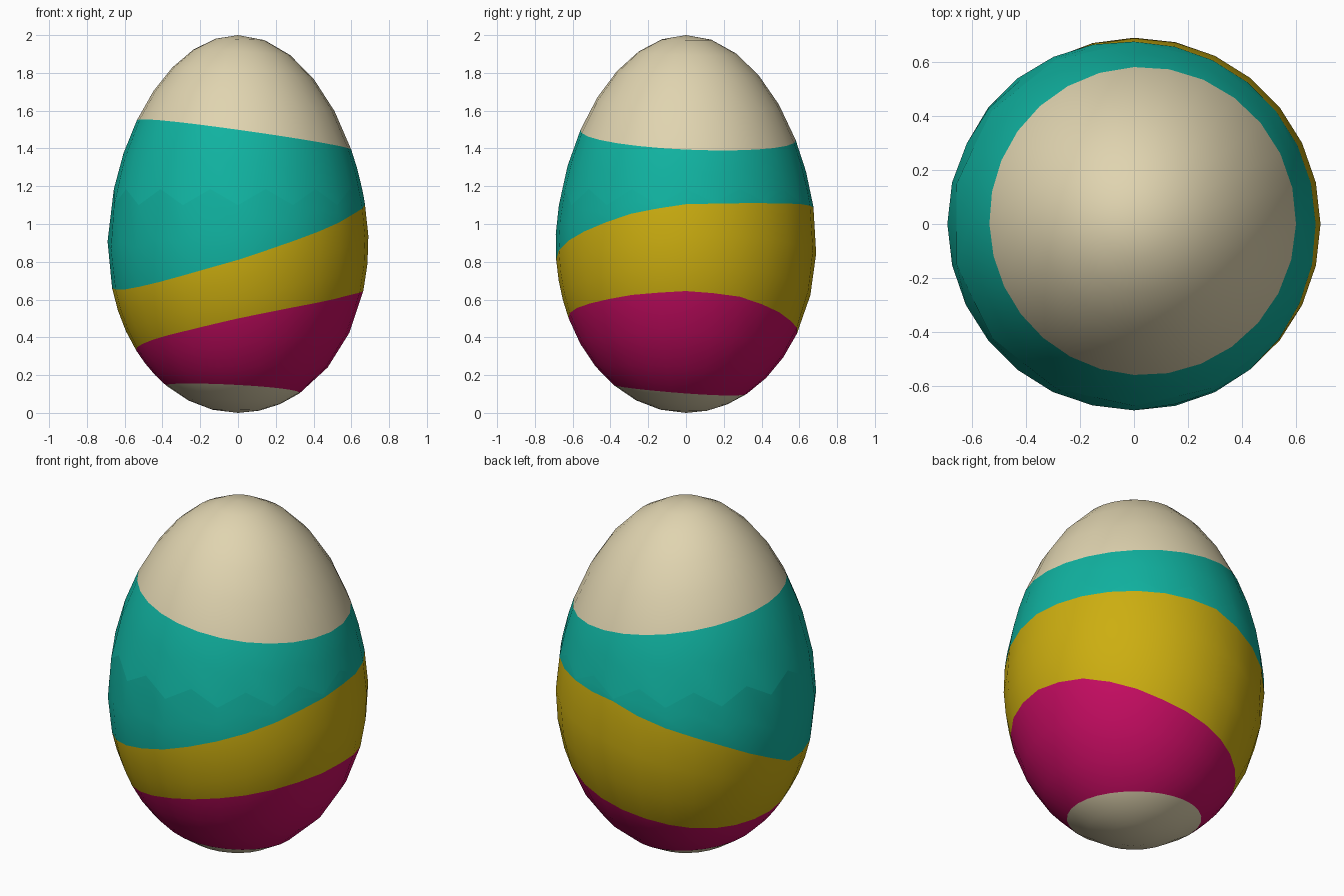
import bpy, bmesh, math

if "Cube" in bpy.data.objects:
    bpy.data.objects.remove(bpy.data.objects["Cube"])

SIDES = 28


def material(name, rgb):
    m = bpy.data.materials.new(name)
    m.diffuse_color = (*rgb, 1)
    m.use_nodes = True
    m.node_tree.nodes["Principled BSDF"].inputs["Base Color"].default_value = m.diffuse_color
    return m


CREAM = material("cream", (0.745, 0.658, 0.434))
TEAL = material("teal", (0.0052, 0.445, 0.352))
GOLD = material("gold", (0.604, 0.423, 0.0052))
MAGENTA = material("magenta", (0.565, 0.0037, 0.122))

# Heights of the two wavy paint edges, every 22.5 degrees counter-clockwise from +x
GOLD_TOP = [1.105, 1.11, 1.11, 1.105, 1.087, 1.0, .913, .785,
            .66, .65, .675, .735, .81, .90, .985, 1.065]
MAGENTA_TOP = [.645, .625, .555, .475, .42, .37, .33, .322,
               .33, .36, .40, .445, .50, .55, .592, .63]


# Egg profile: blunt lower half, narrower upper half
def height(t):
    c = math.cos(t)
    return 0.94 + (1.06 if c > 0 else 0.94) * c


def radius(t):
    c = math.cos(t)
    return 0.69 * math.sin(t) * (1 - (0.09 if c > 0 else 0.04) * c)


def polar(z):
    d = z - 0.94
    return math.acos(max(-1, min(1, d / (1.06 if d > 0 else 0.94))))


def wave(table, j):
    f = j / SIDES * len(table)
    i = int(f)
    return table[i] + (table[(i + 1) % len(table)] - table[i]) * (f - i)


# Edges between the colours, as a height for each column of the egg
def teal_top(j):
    a = math.tau * j / SIDES
    return 1.472 - 0.078 * math.cos(a) - 0.027 * math.sin(a)


def gold_top(j):
    return wave(GOLD_TOP, j)


def crack(j):
    return max(1.10 if j % 2 else 1.185, gold_top(j) + 0.006)


def magenta_top(j):
    return wave(MAGENTA_TOP, j)


def magenta_bottom(j):
    a = math.tau * j / SIDES
    return 0.124 - 0.021 * math.cos(a) - 0.024 * math.sin(a)


def top_pole(j):
    return 2.0


def bottom_pole(j):
    return 0.0


def shell(name, edges, bands):
    """Rows of faces between successive edges; each band is (material, rows)."""
    bm = bmesh.new()
    rows, mats = [], []

    def add_row(lo, hi, f):
        ts = [polar(lo(j)) * (1 - f) + polar(hi(j)) * f for j in range(SIDES)]
        if max(radius(t) for t in ts) < 1e-5:
            rows.append([bm.verts.new((0, 0, height(ts[0])))] * SIDES)
            return
        row = []
        for j, t in enumerate(ts):
            a = math.tau * j / SIDES
            row.append(bm.verts.new((radius(t) * math.cos(a),
                                     radius(t) * math.sin(a), height(t))))
        rows.append(row)

    add_row(edges[0], edges[0], 0)
    for k, (mat, n) in enumerate(bands):
        for i in range(1, n + 1):
            add_row(edges[k], edges[k + 1], i / n)
            mats.append(k)
    for i, k in enumerate(mats):
        for j in range(SIDES):
            n = (j + 1) % SIDES
            quad = [rows[i][j], rows[i + 1][j], rows[i + 1][n], rows[i][n]]
            face = bm.faces.new(list(dict.fromkeys(quad)))
            face.material_index = k
            face.smooth = True
    me = bpy.data.meshes.new(name)
    bm.to_mesh(me)
    bm.free()
    for mat, n in bands:
        me.materials.append(mat)
    bpy.context.collection.objects.link(bpy.data.objects.new(name, me))


# Two shell halves that meet along a zigzag crack
shell("upper_shell", [top_pole, teal_top, crack], [(CREAM, 5), (TEAL, 2)])
shell("lower_shell", [crack, gold_top, magenta_top, magenta_bottom, bottom_pole],
      [(TEAL, 2), (GOLD, 3), (MAGENTA, 3), (CREAM, 3)])
